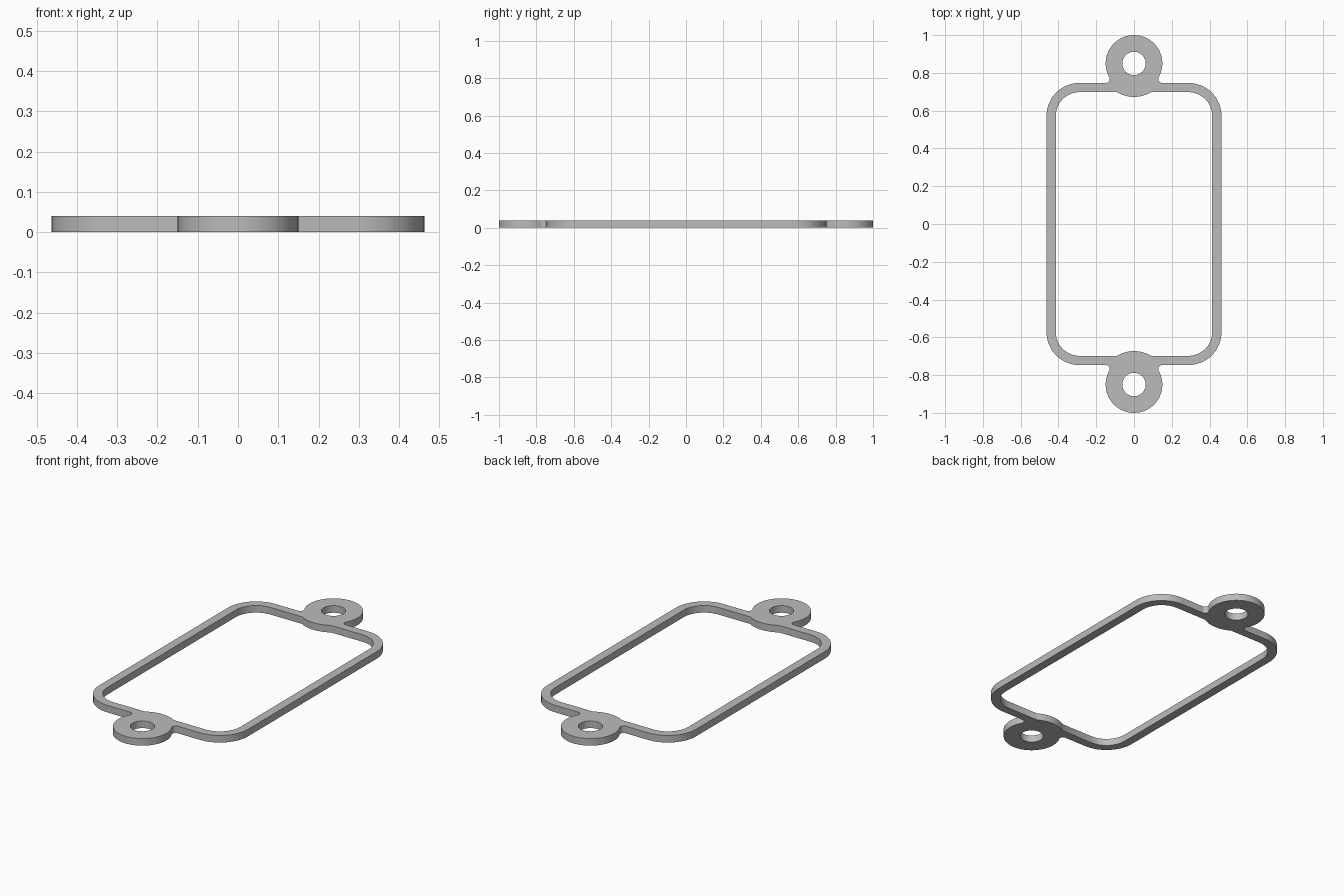
import bpy
import bmesh
from math import sin, cos, asin, sqrt, pi

cube = bpy.data.objects.get("Cube")
if cube:
    bpy.data.objects.remove(cube, do_unlink=True)

THICK = 0.04
OUT_X, OUT_Y, OUT_R = 0.463, 0.747, 0.175   # frame outside
IN_X, IN_Y, IN_R = 0.414, 0.698, 0.126      # frame inside
LUG_Y, LUG_R, HOLE_R = 0.85, 0.15, 0.062    # mounting ears
BULGE_R, FILLET = 0.177, 0.02


def arc(cx, cy, r, a0, a1, n):
    return [(cx + r * cos(a0 + (a1 - a0) * i / n),
             cy + r * sin(a0 + (a1 - a0) * i / n)) for i in range(n + 1)]


def mirrored(quarter):
    """Closed loop from a quarter outline running from x = 0 down to y > 0."""
    half = quarter + [(x, -y) for x, y in reversed(quarter)]
    return half + [(-x, y) for x, y in reversed(half[1:-1])]


# Outer outline: ear, fillet into the frame, rounded corner
fy = OUT_Y + FILLET
fx = sqrt((LUG_R + FILLET) ** 2 - (LUG_Y - fy) ** 2)
tangent = -asin((LUG_Y - fy) / (LUG_R + FILLET))
outer = (arc(0, LUG_Y, LUG_R, pi / 2, tangent, 32)
         + arc(fx, fy, FILLET, pi + tangent, 1.5 * pi, 8)[1:]
         + arc(OUT_X - OUT_R, OUT_Y - OUT_R, OUT_R, pi / 2, 0, 16))

# Inner outline: bulge around the ear, rounded corner
meet = -asin((LUG_Y - IN_Y) / BULGE_R)
inner = (arc(0, LUG_Y, BULGE_R, -pi / 2, meet, 8)
         + arc(IN_X - IN_R, IN_Y - IN_R, IN_R, pi / 2, 0, 16))

loops = [mirrored(outer), mirrored(inner)]
for side in (1, -1):
    loops.append(arc(0, side * LUG_Y, HOLE_R, 0, 2 * pi, 48)[:-1])

# Fill the flat plate between the loops and raise it
bm = bmesh.new()
edges = []
for loop in loops:
    verts = [bm.verts.new((x, y, 0)) for x, y in loop]
    edges += [bm.edges.new((v, verts[i - 1])) for i, v in enumerate(verts)]
bmesh.ops.triangle_fill(bm, edges=edges, use_beauty=True, use_dissolve=False)
raised = bmesh.ops.extrude_face_region(bm, geom=bm.faces[:], use_keep_orig=True)
top = [g for g in raised["geom"] if isinstance(g, bmesh.types.BMVert)]
bmesh.ops.translate(bm, verts=top, vec=(0, 0, THICK))
bmesh.ops.recalc_face_normals(bm, faces=bm.faces[:])

mesh = bpy.data.meshes.new("gasket_frame")
bm.to_mesh(mesh)
bm.free()
gasket = bpy.data.objects.new("gasket_frame", mesh)
bpy.context.collection.objects.link(gasket)

# Plain grey material
grey = bpy.data.materials.new("plain_grey")
grey.use_nodes = True
colour = (0.5, 0.5, 0.5, 1)
grey.diffuse_color = colour
grey.node_tree.nodes["Principled BSDF"].inputs["Base Color"].default_value = colour
mesh.materials.append(grey)

bpy.ops.object.select_all(action="DESELECT")
gasket.select_set(True)
bpy.context.view_layer.objects.active = gasket
bpy.ops.object.shade_smooth_by_angle(angle=pi / 6)
